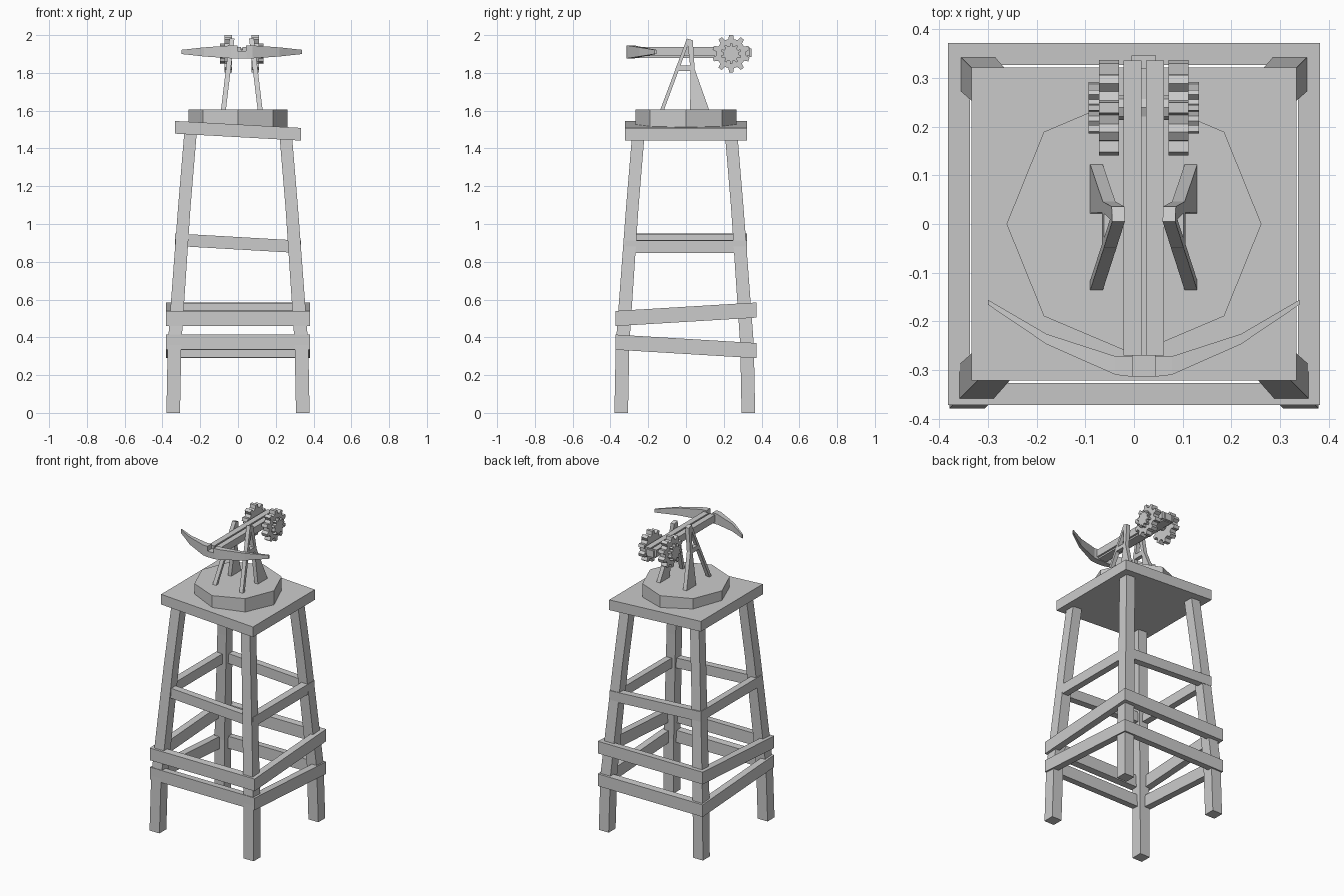
import bpy
import bmesh
from math import cos, sin, pi

if "Cube" in bpy.data.objects:
    bpy.data.objects.remove(bpy.data.objects["Cube"])

grey = bpy.data.materials.new("plain grey")
grey.use_nodes = True
grey.diffuse_color = (0.6, 0.6, 0.6, 1)
grey.node_tree.nodes["Principled BSDF"].inputs["Base Color"].default_value = (0.6, 0.6, 0.6, 1)

MID = 0.02  # centre line of the weapon


def finish(name, bm):
    bmesh.ops.recalc_face_normals(bm, faces=bm.faces)
    mesh = bpy.data.meshes.new(name)
    bm.to_mesh(mesh)
    bm.free()
    mesh.materials.append(grey)
    obj = bpy.data.objects.new(name, mesh)
    bpy.context.collection.objects.link(obj)
    return obj


def loft(name, sections, closed=False):
    """Skin matching rings of points, capped unless closed in a loop."""
    bm = bmesh.new()
    rings = [[bm.verts.new(p) for p in s] for s in sections]
    pairs = list(zip(rings, rings[1:]))
    if closed:
        pairs.append((rings[-1], rings[0]))
    else:
        bm.faces.new(rings[0])
        bm.faces.new(rings[-1])
    for a, b in pairs:
        for i in range(len(a)):
            j = (i + 1) % len(a)
            bm.faces.new((a[i], a[j], b[j], b[i]))
    return finish(name, bm)


def box(name, x0, x1, y0, y1, z0, z1):
    return loft(name, [[(x0, y0, z), (x1, y0, z), (x1, y1, z), (x0, y1, z)]
                       for z in (z0, z1)])


def tilt(obj, sx=0, sy=0):
    for v in obj.data.vertices:
        v.co.z += sx * v.co.x + sy * v.co.y


# Four bent legs leaning inward
for fx, side in ((-1, "right"), (1, "left")):
    for fy, end in ((-1, "front"), (1, "back")):
        sections = []
        for z, c in ((0, 0.343), (0.36, 0.336), (1.08, 0.285), (1.5, 0.25)):
            cx, cy = fx * c, fy * c - (0.013 if fy > 0 else 0)
            h = 0.036 if z < 1 else 0.033
            sections.append([(cx + a * h, cy + b * h, z)
                             for a, b in ((-1, -1), (1, -1), (1, 1), (-1, 1))])
        loft(f"{end}_{side}_leg", sections)


# Square plank frames, each nailed on at a slope
def frame(name, hx, hy, z, height, sx, sy, wall=0.045):
    sections = []
    for a, b in ((-1, -1), (1, -1), (1, 1), (-1, 1)):
        sections.append([(a * (hx - w), b * (hy - w), z + h)
                         for w, h in ((0, -height / 2), (0, height / 2),
                                      (wall, height / 2), (wall, -height / 2))])
    tilt(loft(name, sections, closed=True), sx, sy)


frame("lower_frame", 0.382, 0.372, 0.352, 0.08, 0, -0.06)
frame("middle_frame", 0.382, 0.372, 0.522, 0.08, 0, 0.06)
frame("upper_frame", 0.333, 0.322, 0.898, 0.066, -0.057, 0)

# Sloping platform and eight-sided turntable
tilt(box("platform", -0.334, 0.334, -0.322, 0.322, 1.46, 1.527), -0.055)
loft("turntable", [[(0.262 * cos(i * pi / 4), 0.268 * sin(i * pi / 4), z)
                    for i in range(8)] for z in (1.505, 1.605)])


# Leaning supports: slim front strut, crossbar and wide back panel
def support_part(name, sign, profile):
    sections = []
    for off in (0.084, 0.110):
        sections.append([(MID + sign * (off - 0.12 * (z - 1.605)), y, z)
                         for y, z in profile])
    loft(name, sections)


for sign, side in ((-1, "right"), (1, "left")):
    support_part(f"{side}_front_strut", sign,
                 [(-0.136, 1.605), (-0.116, 1.605), (0.02, 1.972), (0.005, 1.982)])
    support_part(f"{side}_crossbar", sign,
                 [(-0.06, 1.81), (0.03, 1.81), (0.028, 1.838), (-0.05, 1.838)])
    support_part(f"{side}_back_panel", sign,
                 [(0.022, 1.605), (0.122, 1.605), (0.046, 1.82),
                  (0.036, 1.972), (0.005, 1.982), (0.024, 1.82)])

# Grooved stock with under rail and tail block
half, slot = 0.042, 0.005
stock = [(-half, 1.89), (half, 1.89), (half, 1.937), (slot, 1.937),
         (slot, 1.922), (-slot, 1.922), (-slot, 1.937), (-half, 1.937)]
loft("stock", [[(MID + x, y, z) for x, z in stock] for y in (-0.27, 0.336)])
box("stock_under_rail", MID - 0.03, MID + 0.03, -0.27, 0.33, 1.88, 1.892)
box("tail_block", MID - 0.025, MID + 0.025, 0.32, 0.346, 1.885, 1.93)

# Swept bow arms tapering to the tips, joined by a notched centre
arm = [(0.023, -0.314, -0.272, 0.035), (0.058, -0.31, -0.272, 0.034),
       (0.2, -0.247, -0.226, 0.024), (0.32, -0.166, -0.156, 0.011)]
for sign, side in ((-1, "right"), (1, "left")):
    loft(f"{side}_bow_arm", [[(MID + sign * x, front, 1.911 - h), (MID + sign * x, back, 1.911 - h),
                              (MID + sign * x, back, 1.911 + h), (MID + sign * x, front, 1.911 + h)]
                             for x, front, back, h in arm])
box("bow_centre", MID - 0.024, MID + 0.024, -0.314, -0.27, 1.876, 1.915)


# Toothed winding wheels on an axle
def gear(name, x0, x1, outer, root, teeth=10):
    ring = []
    for i in range(teeth):
        for frac, r in ((-0.3, root), (-0.17, outer), (0.17, outer), (0.3, root)):
            a = 2 * pi * (i + frac) / teeth + pi / 2
            ring.append((0.239 + r * cos(a), 1.902 + r * sin(a)))
    loft(name, [[(x, y, z) for y, z in ring] for x in (x0, x1)])


for sign, side in ((-1, "right"), (1, "left")):
    gear(f"{side}_large_gear", MID + sign * 0.051, MID + sign * 0.092, 0.1, 0.078)
    gear(f"{side}_small_gear", MID + sign * 0.09, MID + sign * 0.114, 0.054, 0.04)
loft("axle", [[(x, 0.239 + 0.025 * cos(i * pi / 4), 1.905 + 0.025 * sin(i * pi / 4))
               for i in range(8)] for x in (MID - 0.06, MID + 0.06)])
